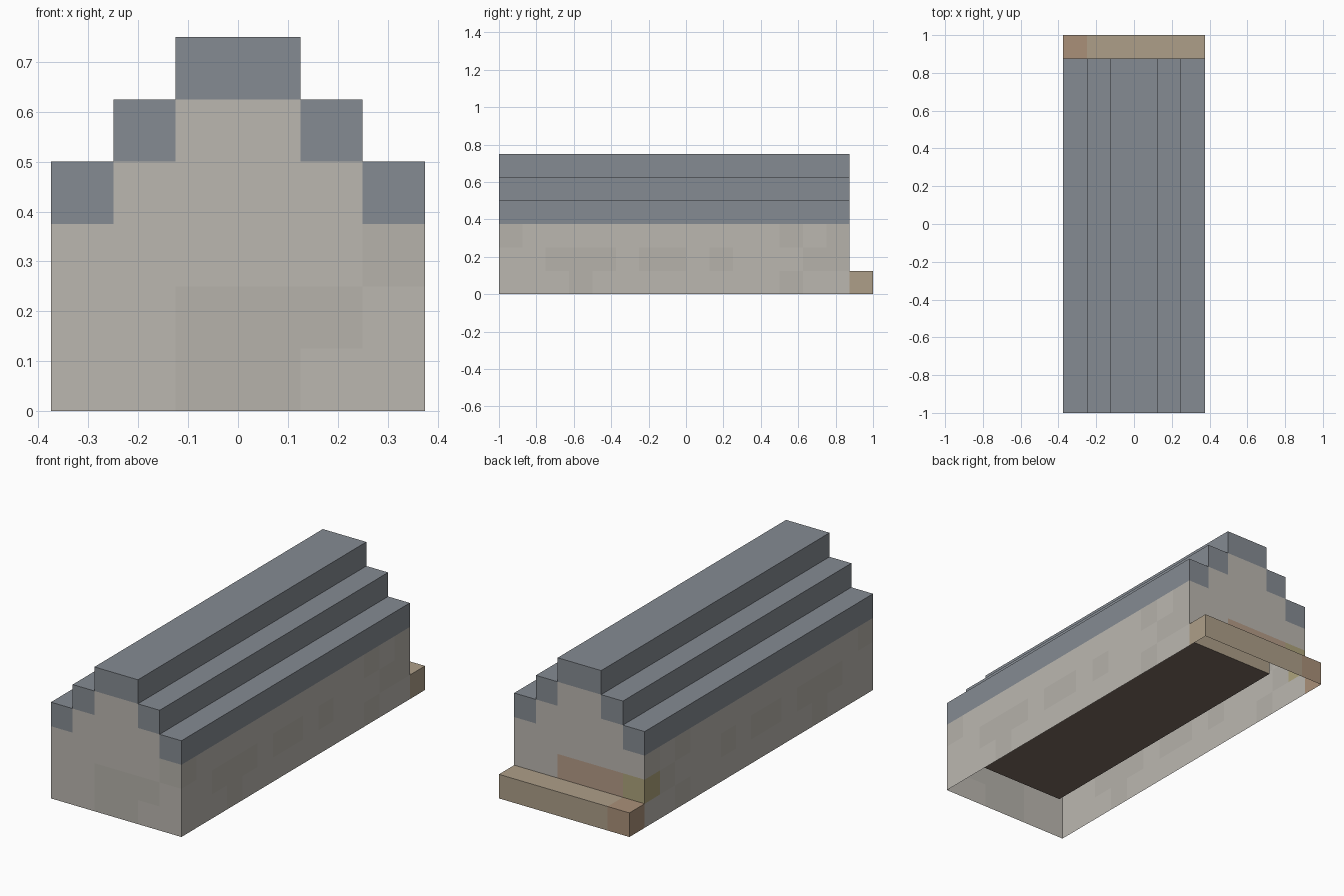
import bpy, bmesh
from mathutils import Vector

if "Cube" in bpy.data.objects:
    bpy.data.objects.remove(bpy.data.objects["Cube"])

U = 0.125                    # one block
FRONT, BACK = -1.0, 0.875


def material(name, rgb):
    m = bpy.data.materials.new(name)
    m.diffuse_color = (*rgb, 1)
    m.use_nodes = True
    m.node_tree.nodes["Principled BSDF"].inputs["Base Color"].default_value = m.diffuse_color
    return m


PLASTER = material("plaster", (0.50, 0.475, 0.435))
PLASTER_DARK = material("plaster_dark", (0.465, 0.445, 0.405))
SLATE = material("slate", (0.235, 0.26, 0.29))
WOOD = material("wood", (0.42, 0.345, 0.25))
WOOD_RED = material("wood_red", (0.40, 0.28, 0.19))
CLAY = material("clay", (0.46, 0.33, 0.245))
OCHRE = material("ochre", (0.42, 0.37, 0.20))
SOIL = material("soil", (0.20, 0.15, 0.12))


def finish(bm, name, mats):
    me = bpy.data.meshes.new(name)
    bm.to_mesh(me)
    bm.free()
    for m in mats:
        me.materials.append(m)
    ob = bpy.data.objects.new(name, me)
    bpy.context.collection.objects.link(ob)
    return ob


def prism(half, y0=FRONT, y1=BACK):
    """Mirror a half outline (in blocks) over x = 0 and extrude it along y."""
    pts = half + [(-x, z) for x, z in reversed(half)]
    bm = bmesh.new()
    face = bm.faces.new([bm.verts.new((x * U, y0, z * U)) for x, z in pts])
    out = bmesh.ops.extrude_face_region(bm, geom=[face], use_keep_orig=True)
    verts = [g for g in out["geom"] if isinstance(g, bmesh.types.BMVert)]
    bmesh.ops.translate(bm, verts=verts, vec=(0, y1 - y0, 0))
    bmesh.ops.recalc_face_normals(bm, faces=bm.faces)
    return bm


def cut_grid(bm, axis, lo, hi):
    """Split the mesh into block-sized cells along one axis."""
    for i in range(lo, hi):
        point, normal = Vector(), Vector()
        point[axis], normal[axis] = i * U, 1
        geom = bm.verts[:] + bm.edges[:] + bm.faces[:]
        bmesh.ops.bisect_plane(bm, geom=geom, plane_co=point, plane_no=normal)


def remove(bm, test):
    doomed = [f for f in bm.faces if test(f)]
    bmesh.ops.delete(bm, geom=doomed, context='FACES')


# Walls: gabled outer shell, open underneath and behind the back step
steps = [(3, 3), (2, 3), (2, 4), (1, 4), (1, 5)]
bm = prism([(3, 0)] + steps)
remove(bm, lambda f: abs(f.normal.y) < 0.5 and
       abs(f.calc_center_median().x) < 2.9 * U)
for axis, lo, hi in ((0, -2, 3), (1, -7, 7), (2, 1, 5)):
    cut_grid(bm, axis, lo, hi)
remove(bm, lambda f: f.normal.y > 0.5 and f.calc_center_median().z < U)

# Darker plaster patches: block row -> block columns
side_dark = {0: (-5, 4), 1: (-6, -5, -4, -2, -1, 1, 5, 6), 2: (-8, 4, 6)}
front_dark = {0: (-1, 0), 1: (-1, 0, 1), 2: (2,)}
for f in bm.faces:
    c = f.calc_center_median() / U
    x, y, z = (int(v // 1) for v in c)
    if f.normal.y < -0.5:
        f.material_index = int(x in front_dark.get(z, ()))
    elif f.normal.y > 0.5:
        if z == 1 and -2 <= x <= 0:
            f.material_index = 2
        elif z == 1 and x == -3:
            f.material_index = 3
    elif z == 1 and y == 6 and c.x < 0:
        f.material_index = 3
    else:
        f.material_index = int(y in side_dark.get(z, ()))
finish(bm, "walls", [PLASTER, PLASTER_DARK, CLAY, OCHRE])

# Roof: stepped band, left without its hidden underside
outer = [(1, 6), (1, 5), (2, 5), (2, 4), (3, 4), (3, 3)]
inner = [(2, 3), (2, 4), (1, 4), (1, 5)]
bm = prism(outer + inner)
under = {(x * U, z * U) for x, z in inner + [(3, 3)]}
remove(bm, lambda f: abs(f.normal.y) < 0.5 and all(
    (abs(v.co.x), v.co.z) in under for v in f.verts))
finish(bm, "stepped_roof", [SLATE])

# Room lining: floor, inner walls and ceiling, one block inside the shell
bm = prism([(2, 1), (2, 4), (1, 4), (1, 5)], FRONT + U, BACK - U)
for f in bm.faces:
    if f.normal.z < -0.5:
        f.material_index = 1
    elif f.normal.z > 0.5:
        f.material_index = 2
    elif f.normal.y > 0.5:
        f.material_index = 3
bmesh.ops.reverse_faces(bm, faces=bm.faces)
finish(bm, "room_lining", [PLASTER, SOIL, SLATE, WOOD])

# Back step: hollow underneath and towards the house, redder at one end
bm = bmesh.new()
bmesh.ops.create_cube(bm, size=1)
for v in bm.verts:
    v.co = (v.co.x * 6 * U, BACK + (v.co.y + 0.5) * U, (v.co.z + 0.5) * U)
remove(bm, lambda f: f.normal.z < -0.5 or f.normal.y < -0.5)
cut_grid(bm, 0, -2, -1)
for f in bm.faces:
    f.material_index = int(f.calc_center_median().x < -2 * U)
finish(bm, "back_step", [WOOD, WOOD_RED])
